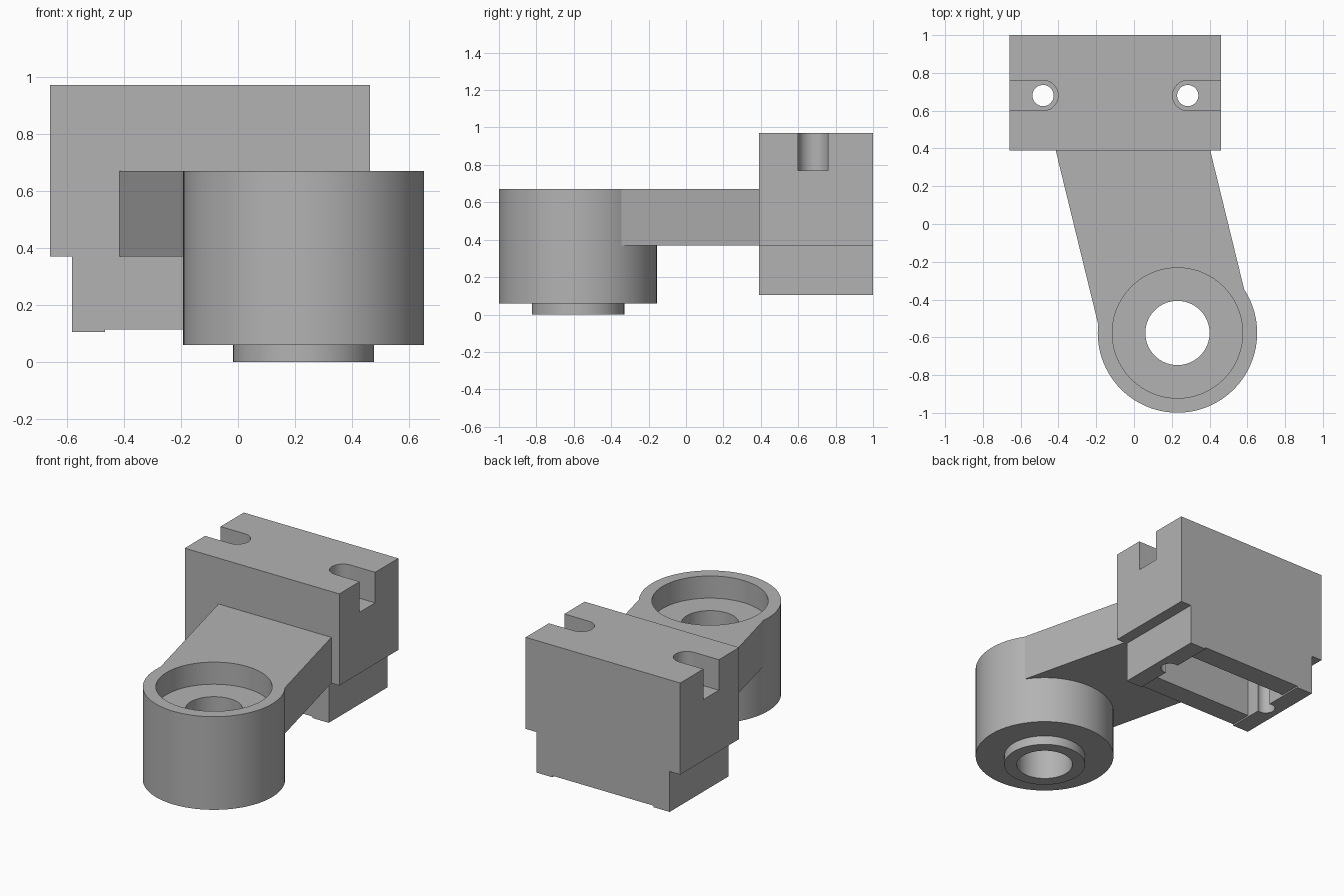
import bpy, bmesh, math

if "Cube" in bpy.data.objects:
    bpy.data.objects.remove(bpy.data.objects["Cube"])

grey = bpy.data.materials.new("plain grey")
grey.diffuse_color = (0.45, 0.45, 0.45, 1)
grey.use_nodes = True
grey.node_tree.nodes["Principled BSDF"].inputs["Base Color"].default_value = grey.diffuse_color


def prism(name, pts, start, end, axis="Z"):
    """Extrude a closed outline along Z (points are x,y) or Y (points are x,z)."""
    bm = bmesh.new()
    place = (lambda p, d: (p[0], p[1], d)) if axis == "Z" else (lambda p, d: (p[0], d, p[1]))
    a = [bm.verts.new(place(p, start)) for p in pts]
    b = [bm.verts.new(place(p, end)) for p in pts]
    n = len(pts)
    bm.faces.new(a)
    bm.faces.new(b)
    for i in range(n):
        bm.faces.new((a[i], a[(i + 1) % n], b[(i + 1) % n], b[i]))
    bmesh.ops.recalc_face_normals(bm, faces=bm.faces)
    me = bpy.data.meshes.new(name)
    bm.to_mesh(me)
    bm.free()
    me.materials.append(grey)
    ob = bpy.data.objects.new(name, me)
    bpy.context.collection.objects.link(ob)
    return ob


def circle(cx, cy, r, n=96):
    return [(cx + r * math.cos(2 * math.pi * i / n), cy + r * math.sin(2 * math.pi * i / n))
            for i in range(n)]


def cut(ob, cutters):
    """Subtract each cutter in turn, then remove it."""
    bpy.context.view_layer.objects.active = ob
    for c in cutters:
        m = ob.modifiers.new("cut", "BOOLEAN")
        m.operation, m.solver, m.object = "DIFFERENCE", "EXACT", c
        bpy.ops.object.modifier_apply(modifier=m.name)
        bpy.data.objects.remove(c, do_unlink=True)


def smooth(ob):
    bpy.ops.object.select_all(action="DESELECT")
    ob.select_set(True)
    bpy.context.view_layer.objects.active = ob
    bpy.ops.object.shade_smooth_by_angle(angle=math.radians(30))


# bearing hub: lathed ring with counterbore, through hole and lower boss
HX, HY = 0.23, -0.577
profile = [(0.17, 0), (0.247, 0), (0.247, 0.06), (0.422, 0.06),
           (0.422, 0.67), (0.345, 0.67), (0.345, 0.525), (0.17, 0.525)]
bm = bmesh.new()
N = 96
rings = []
for i in range(N):
    t = 2 * math.pi * i / N
    rings.append([bm.verts.new((HX + r * math.cos(t), HY + r * math.sin(t), z)) for r, z in profile])
for i in range(N):
    p, q = rings[i], rings[(i + 1) % N]
    for j in range(len(profile)):
        k = (j + 1) % len(profile)
        bm.faces.new((p[j], q[j], q[k], p[k]))
bmesh.ops.recalc_face_normals(bm, faces=bm.faces)
me = bpy.data.meshes.new("bearing_hub")
bm.to_mesh(me)
bm.free()
me.materials.append(grey)
hub = bpy.data.objects.new("bearing_hub", me)
bpy.context.collection.objects.link(hub)
smooth(hub)

# slanted arm, hollowed where it meets the hub
arm = prism("arm", [(-0.415, 0.392), (-0.19, -0.53), (HX, HY), (0.583, -0.345), (0.403, 0.392)],
            0.37, 0.67)
cut(arm, [prism("hub_clearance", circle(HX, HY, 0.41), 0.2, 0.8)])
smooth(arm)

# mounting block: stepped section with two thin feet, run front to back
CX = -0.0985
half = [(0.56, 0.97), (0.56, 0.37), (0.483, 0.37), (0.483, 0.105), (0.367, 0.105), (0.367, 0.115)]
section = [(CX + x, z) for x, z in half] + [(CX - x, z) for x, z in reversed(half)]
block = prism("mounting_block", section, 0.39, 1.0, "Y")

# underside pocket, screw holes and open-ended screw slots
tools = [prism("pocket", [(CX - 0.367, 0.53), (CX + 0.367, 0.53),
                          (CX + 0.367, 0.86), (CX - 0.367, 0.86)], 0.0, 0.37)]
SY, R = 0.68, 0.08
for s in (-1, 1):
    sx = CX + s * 0.383
    tools.append(prism("screw_hole", circle(sx, SY, 0.056, 48), 0.0, 0.85))
    arc = [(sx - s * R * math.cos(a), SY + R * math.sin(a))
           for a in (math.pi * (i / 24 - 0.5) for i in range(25))]
    end = CX + s * 0.7
    tools.append(prism("screw_slot", arc + [(end, SY + R), (end, SY - R)], 0.77, 1.1))
cut(block, tools)
smooth(block)
